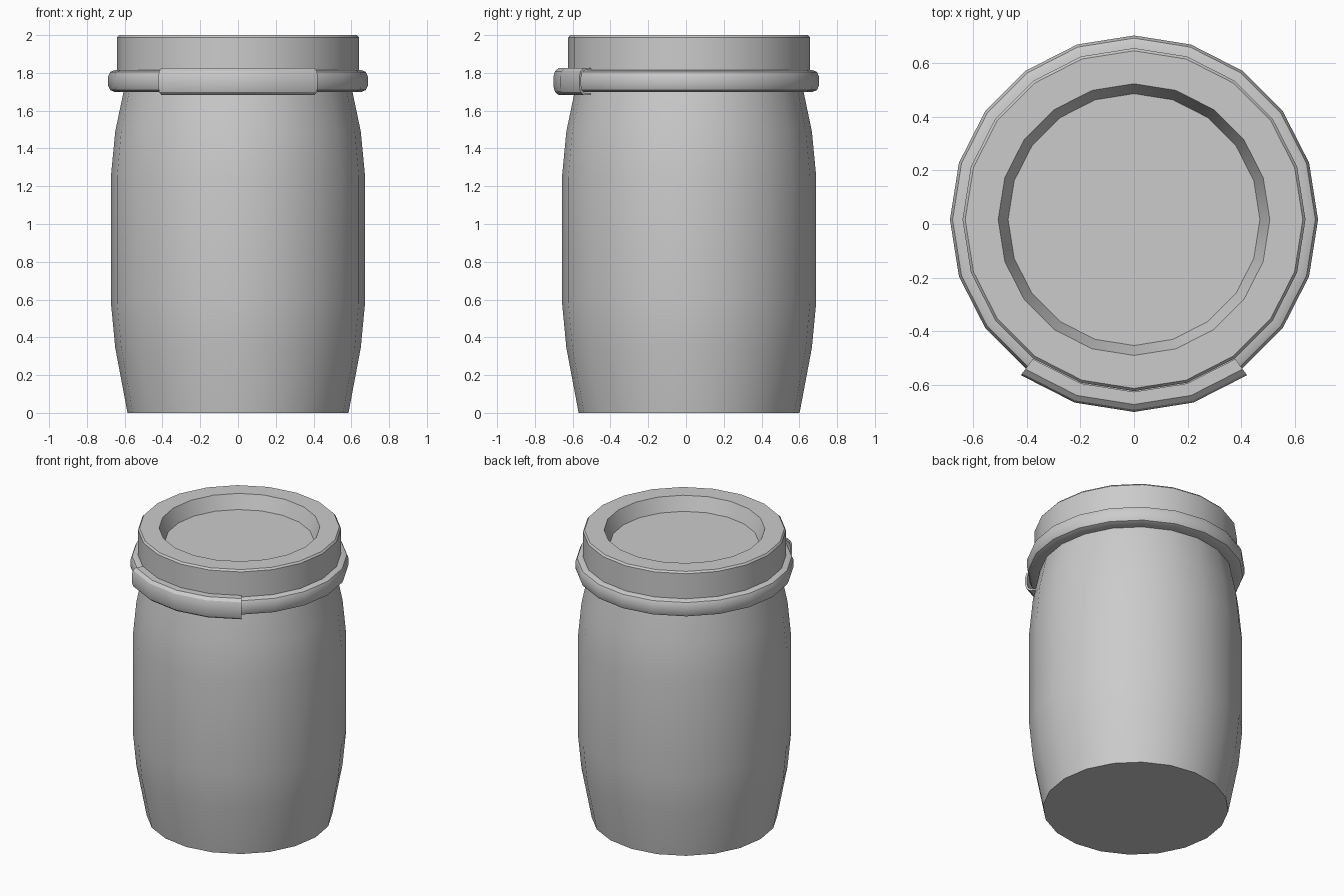
import bpy, bmesh, math

if "Cube" in bpy.data.objects:
    bpy.data.objects.remove(bpy.data.objects["Cube"])

SIDES = 20
CY = 0.0165          # barrel axis, shifted back so the clasp keeps the model centred
STEP = 2 * math.pi / SIDES


def revolve(name, profile, first=0, count=SIDES, closed=False):
    """Sweep an (r, z) profile around the axis; closed joins profile ends."""
    full = count == SIDES
    bm = bmesh.new()
    rings = []
    for i in range(count if full else count + 1):
        a = (first + i) * STEP
        rings.append([bm.verts.new((r * math.cos(a), CY + r * math.sin(a), z))
                      for r, z in profile])
    n = len(profile)
    for i in range(count):
        a, b = rings[i], rings[(i + 1) % len(rings)]
        for j in range(n if closed else n - 1):
            k = (j + 1) % n
            bm.faces.new((a[j], b[j], b[k], a[k]))
    if full and not closed:
        bm.faces.new([r[0] for r in rings])
        bm.faces.new([r[-1] for r in rings])
    elif not full:
        bm.faces.new(rings[0])
        bm.faces.new(rings[-1])
    bmesh.ops.recalc_face_normals(bm, faces=bm.faces)
    mesh = bpy.data.meshes.new(name)
    bm.to_mesh(mesh)
    bm.free()
    obj = bpy.data.objects.new(name, mesh)
    bpy.context.collection.objects.link(obj)
    bpy.ops.object.select_all(action='DESELECT')
    obj.select_set(True)
    bpy.context.view_layer.objects.active = obj
    bpy.ops.object.shade_smooth_by_angle(angle=math.radians(30))
    return obj


# Bulging body
revolve("barrel_body", [(0.585, 0), (0.65, 0.345), (0.673, 0.585),
                        (0.673, 1.25), (0.65, 1.49), (0.606, 1.70), (0.59, 1.79)])

# Lid with a bevelled rim and a sunken centre
revolve("lid", [(0.64, 1.77), (0.64, 1.988), (0.63, 2.0),
                (0.507, 2.0), (0.47, 1.905)])

# Clamping ring around the neck
ZR = 1.757
revolve("clamp_ring", [(0.60, ZR - 0.057), (0.655, ZR - 0.057), (0.677, ZR - 0.048),
                       (0.687, ZR - 0.025), (0.687, ZR + 0.025), (0.677, ZR + 0.048),
                       (0.655, ZR + 0.057), (0.60, ZR + 0.057)], closed=True)

# C-shaped clasp hugging the front of the ring
half_outer = [(0.643, 0.072), (0.69, 0.072), (0.71, 0.055), (0.718, 0.028)]
half_inner = [(0.643, 0.060), (0.682, 0.060), (0.699, 0.048), (0.706, 0.024)]
outer = half_outer + [(r, -z) for r, z in reversed(half_outer)]
inner = half_inner + [(r, -z) for r, z in reversed(half_inner)]
clasp = [(r, z + ZR - 0.003) for r, z in outer + inner[::-1]]
revolve("clasp", clasp, first=13, count=4, closed=True)
